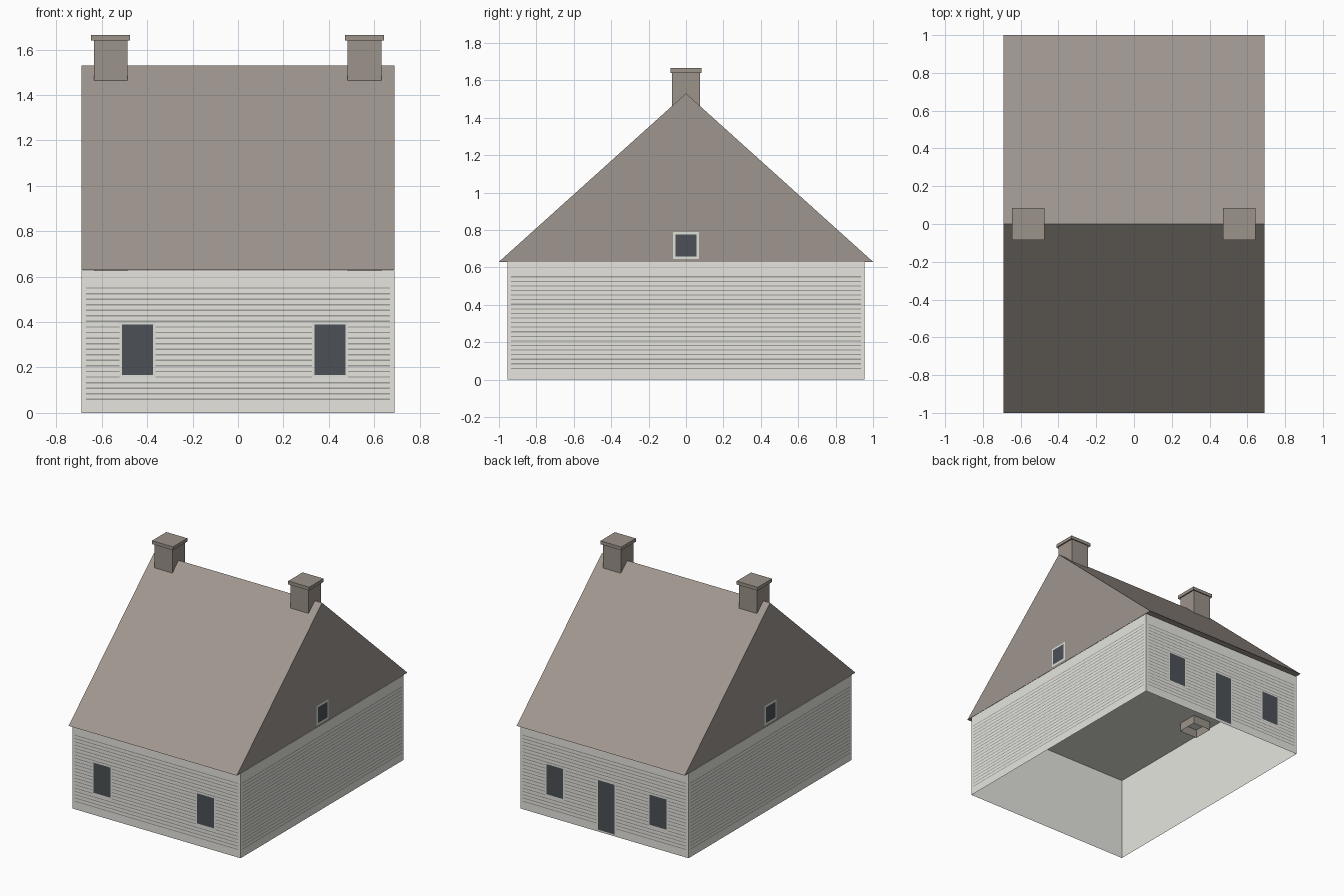
import bpy, bmesh
from mathutils import Vector

cube = bpy.data.objects.get("Cube")
if cube:
    bpy.data.objects.remove(cube, do_unlink=True)


def linear(v):
    v /= 255
    return v / 12.92 if v <= 0.04045 else ((v + 0.055) / 1.055) ** 2.4


def material(name, *rgb):
    mat = bpy.data.materials.new(name)
    color = (*[linear(c) for c in rgb], 1)
    mat.use_nodes = True
    mat.diffuse_color = color
    mat.node_tree.nodes["Principled BSDF"].inputs["Base Color"].default_value = color
    return mat


WALL = material("pale wall", 230, 229, 223)
ROOF = material("brown roof", 159, 150, 143)
BRICK = material("chimney brown", 156, 147, 138)
LINE = material("siding line", 158, 157, 153)
TRIM = material("window trim", 222, 224, 217)
GLASS = material("dark glass", 76, 81, 87)

HX, HY, EAVE, RIDGE = 0.69, 0.955, 0.63, 1.53


def finish(name, bm, mat):
    mesh = bpy.data.meshes.new(name)
    bm.to_mesh(mesh)
    bm.free()
    mesh.materials.append(mat)
    obj = bpy.data.objects.new(name, mesh)
    bpy.context.collection.objects.link(obj)
    return obj


def box(name, lo, hi, mat):
    """Box without its bottom face."""
    lo, hi = Vector(lo), Vector(hi)
    bm = bmesh.new()
    for v in bmesh.ops.create_cube(bm, size=1)["verts"]:
        v.co = (lo + hi) / 2 + v.co * (hi - lo)
    low = [f for f in bm.faces if all(abs(v.co.z - lo.z) < 1e-5 for v in f.verts)]
    bmesh.ops.delete(bm, geom=low, context='FACES_ONLY')
    return finish(name, bm, mat)


def panel(bm, axis, side, center, half, z0, z1, gap):
    """Flat outward-facing panel just off the wall that faces side along axis."""
    depth = side * ((HX if axis == 0 else HY) + gap)
    # Run along the wall so that the panel's normal points outward
    turn = half * side * (1 if axis == 0 else -1)
    corners = []
    for u, z in ((-turn, z0), (turn, z0), (turn, z1), (-turn, z1)):
        co = [center + u, center + u, z]
        co[axis] = depth
        corners.append(bm.verts.new(co))
    bm.faces.new(corners)


def opening(name, axis, side, center, half, z0, z1, border=0.011):
    bm = bmesh.new()
    panel(bm, axis, side, center, half, z0, z1, 0.003)
    finish(name + "_frame", bm, TRIM)
    bm = bmesh.new()
    panel(bm, axis, side, center, half - border, z0 + border, z1 - border, 0.0045)
    finish(name + "_pane", bm, GLASS)


# Walls with a ceiling and no floor
box("walls", (-HX, -HY, 0), (HX, HY, EAVE - 0.002), WALL)

# Gabled roof block
bm = bmesh.new()
ends = [[bm.verts.new((x, y, z)) for y, z in ((-1, EAVE), (1, EAVE), (0, RIDGE))]
        for x in (-HX, HX)]
bm.faces.new(ends[0])
bm.faces.new(ends[1])
for i in range(3):
    j = (i + 1) % 3
    bm.faces.new((ends[0][i], ends[0][j], ends[1][j], ends[1][i]))
bmesh.ops.recalc_face_normals(bm, faces=bm.faces)
finish("roof", bm, ROOF)

# Siding lines on all four walls
for axis, side, name in ((0, -1, "right"), (0, 1, "left"), (1, -1, "front"), (1, 1, "back")):
    bm = bmesh.new()
    for i in range(21):
        z = 0.06 + i * 0.0245
        panel(bm, axis, side, 0, 0.935 if axis == 0 else 0.67, z - 0.003, z + 0.003, 0.0015)
    finish(name + "_siding", bm, LINE)

# Windows and back door
for side, wall in ((-1, "front"), (1, "back")):
    for x, place in ((-0.443, "right"), (0.405, "left")):
        opening(f"{wall}_{place}_window", 1, side, x, 0.08, 0.155, 0.4)
opening("back_door", 1, 1, -0.018, 0.08, 0.005, 0.395)
for side, wall in ((-1, "right"), (1, "left")):
    opening(wall + "_gable_window", 0, side, 0, 0.07, 0.645, 0.79, 0.014)

# Chimneys reaching just below the ceiling, with caps
for x, place in ((-0.561, "right"), (0.557, "left")):
    box(place + "_chimney", (x - 0.074, -0.074, 0.565), (x + 0.074, 0.074, 1.645), BRICK)
    box(place + "_chimney_cap", (x - 0.086, -0.084, 1.64), (x + 0.086, 0.084, 1.665), BRICK)
